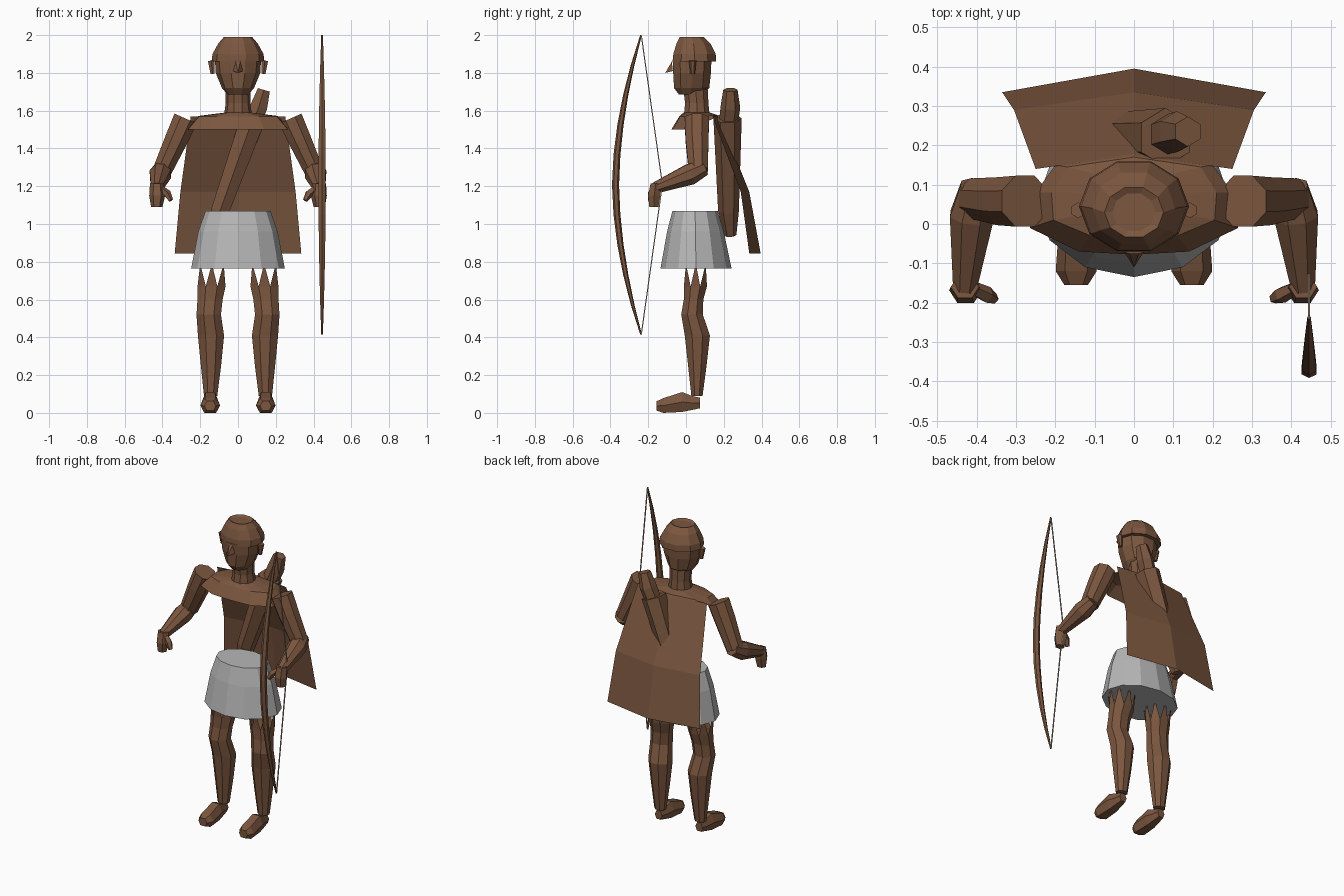
import bpy, bmesh, math
from mathutils import Vector

def material(name, rgb):
    m = bpy.data.materials.new(name)
    m.diffuse_color = (*rgb, 1)
    return m

BROWN = material("brown", (0.2, 0.095, 0.05))
GREY = material("grey", (0.47, 0.47, 0.47))
STRING = material("pale_string", (0.42, 0.37, 0.28))

def build(name, verts, faces, mat=BROWN, fix=True):
    me = bpy.data.meshes.new(name)
    me.from_pydata([tuple(v) for v in verts], [], faces)
    if fix:
        bm = bmesh.new()
        bm.from_mesh(me)
        bmesh.ops.recalc_face_normals(bm, faces=bm.faces)
        bm.to_mesh(me)
        bm.free()
    me.materials.append(mat)
    ob = bpy.data.objects.new(name, me)
    bpy.context.collection.objects.link(ob)
    return ob

def loft(name, rings, mat=BROWN, caps=(True, True)):
    """Skin a list of equal-length point rings."""
    n = len(rings[0])
    verts = [p for r in rings for p in r]
    faces = [(i * n + j, i * n + (j + 1) % n, (i + 1) * n + (j + 1) % n, (i + 1) * n + j)
             for i in range(len(rings) - 1) for j in range(n)]
    if caps[0]:
        faces.append(tuple(range(n)))
    if caps[1]:
        faces.append(tuple(range(len(verts) - n, len(verts))))
    return build(name, verts, faces, mat)

def oval(cx, cy, z, rx, ry, n, turn=0.5):
    a = [2 * math.pi * (k + turn) / n for k in range(n)]
    return [(cx + rx * math.sin(t), cy - ry * math.cos(t), z) for t in a]

def stack(name, rows, n, mat=BROWN, caps=(True, True), turn=0.5):
    """Horizontal ovals: rows of cx, cy, z, rx, ry."""
    return loft(name, [oval(*r, n, turn) for r in rows], mat, caps)

def tube(name, pts, radii, n=8, mat=BROWN, up=(0, 0, 1), flat=1.0):
    """Tapered limb along a path; flat squeezes the second axis."""
    pts = [Vector(p) for p in pts]
    rings = []
    for i, p in enumerate(pts):
        d = (pts[min(i + 1, len(pts) - 1)] - pts[max(i - 1, 0)]).normalized()
        a = d.cross(Vector(up)).normalized()
        b = a.cross(d)
        rings.append([p + a * radii[i] * math.cos(t) + b * radii[i] * flat * math.sin(t)
                      for t in (2 * math.pi * (k + 0.5) / n for k in range(n))])
    return loft(name, rings, mat)

def mirrored(half):
    return half + [(-x, y, z) for x, y, z in half[-2:0:-1]]

# Head, cap, nose and neck
stack("head", [(0, 0.02, 1.685, 0.055, 0.06), (0, 0.03, 1.72, 0.085, 0.098),
               (0, 0.032, 1.80, 0.118, 0.105), (0, 0.032, 1.87, 0.122, 0.108)], 10)
stack("cap", [(0, 0.045, 1.86, 0.14, 0.12), (0, 0.045, 1.90, 0.135, 0.118),
              (0, 0.04, 1.955, 0.105, 0.095), (0, 0.03, 1.99, 0.075, 0.066),
              (0, 0.03, 1.982, 0.055, 0.05)], 10)
build("nose", [(-0.012, -0.075, 1.86), (0.012, -0.075, 1.86), (-0.026, -0.07, 1.81),
               (0.026, -0.07, 1.81), (0, -0.11, 1.80)],
      [(0, 1, 4), (0, 4, 2), (1, 3, 4), (2, 4, 3)])
stack("neck", [(0, 0.057, 1.57, 0.075, 0.072), (0, 0.057, 1.64, 0.065, 0.065),
               (0, 0.05, 1.72, 0.068, 0.068)], 10)

# Shoulder yoke with hanging front edge
rim = mirrored([(0, -0.078, 1.5), (0.14, -0.07, 1.5), (0.265, -0.01, 1.5),
                (0.25, 0.08, 1.53), (0.2, 0.15, 1.56), (0, 0.178, 1.565)])
crest = mirrored([(0, -0.035, 1.57), (0.11, -0.03, 1.57), (0.205, 0.01, 1.57),
                  (0.21, 0.08, 1.572), (0.17, 0.145, 1.574), (0, 0.17, 1.575)])
loft("shoulder_yoke", [rim, crest, oval(0, 0.057, 1.59, 0.072, 0.07, 10, 0)],
     caps=(False, False))

# Cape: sheet with a centre ridge and one horizontal bend
cape = []
for x, side_y, mid_y, z in ((0.25, 0.14, 0.175, 1.57), (0.305, 0.29, 0.335, 1.17),
                            (0.335, 0.335, 0.395, 0.845)):
    cape += [(-x, side_y, z), (0, mid_y, z), (x, side_y, z)]
build("cape", cape, [(r + c, r + c + 1, r + c + 4, r + c + 3) for r in (0, 3) for c in (0, 1)],
      fix=False).data.flip_normals()

# Skirt
stack("skirt", [(0, 0.053, 0.765, 0.248, 0.188), (0, 0.05, 0.96, 0.21, 0.15),
                (0, 0.048, 1.07, 0.172, 0.12)], 12, GREY, turn=0)

# Quiver slung diagonally, with a bundle standing in its mouth
tube("quiver", [(-0.135, 0.235, 0.94), (-0.095, 0.225, 1.07), (0.08, 0.22, 1.56)],
     [0.032, 0.055, 0.075], 6, up=(0, 1, 0))
tube("quiver_bundle", [(0.075, 0.225, 1.53), (0.11, 0.235, 1.62), (0.137, 0.235, 1.71)],
     [0.05, 0.052, 0.038], 6, up=(0, 1, 0))

for s, side in ((-1, "right"), (1, "left")):
    # Ears
    tube(side + "_ear", [(s * 0.135, 0.035, 1.795), (s * 0.142, 0.035, 1.865)],
         [0.012, 0.02], 6, up=(0, 1, 0))
    # Arms: straight upper arm, forearm bent forward
    tube(side + "_upper_arm", [(s * 0.277, 0.058, 1.558), (s * 0.325, 0.058, 1.45),
                               (s * 0.40, 0.065, 1.285)],
         [0.07, 0.066, 0.055], 8, up=(0, 1, 0))
    tube(side + "_forearm", [(s * 0.398, 0.095, 1.30), (s * 0.412, 0.02, 1.262),
                             (s * 0.43, -0.165, 1.19)],
         [0.046, 0.06, 0.032], 8)
    # Hands and thumbs
    stack(side + "_hand", [(s * 0.43, -0.17, 1.09, 0.03, 0.028),
                           (s * 0.428, -0.168, 1.15, 0.042, 0.038),
                           (s * 0.43, -0.16, 1.215, 0.036, 0.032)], 6)
    tube(side + "_thumb", [(s * 0.405, -0.165, 1.185), (s * 0.375, -0.18, 1.16),
                           (s * 0.355, -0.19, 1.125)], [0.018, 0.022, 0.013], 5)
    # Legs: shaped calf and thigh
    rows = [(s * 0.145, 0.058, 0.09, 0.038, 0.032), (s * 0.143, 0.06, 0.25, 0.058, 0.053),
            (s * 0.143, 0.06, 0.41, 0.075, 0.072), (s * 0.155, 0.032, 0.52, 0.07, 0.062),
            (s * 0.148, 0.04, 0.60, 0.072, 0.056), (s * 0.14, 0.05, 0.67, 0.08, 0.066)]
    stack(side + "_leg", rows, 8, caps=(True, False))
    # Pointed strips rising from the thigh to the hem
    base = oval(s * 0.14, 0.05, 0.67, 0.08, 0.066, 8)
    tips = oval(s * 0.138, 0.052, 0.79, 0.088, 0.074, 8, 1.0)
    build(side + "_thigh_points", base + tips,
          [(k, (k + 1) % 8, 8 + k) for k in range(8)], fix=False)
    # Feet: low wedge from heel to toe
    foot = []
    for y, w, lo, hi in ((-0.155, 0.03, 0.012, 0.062), (-0.12, 0.052, 0.0, 0.078),
                         (-0.02, 0.045, 0.005, 0.11), (0.03, 0.035, 0.015, 0.09),
                         (0.075, 0.026, 0.025, 0.08)):
        m = (lo + hi) / 2
        foot.append([(s * 0.147 + x * w, y, z) for x, z in
                     ((-0.6, lo), (0.6, lo), (1, m), (0.55, hi), (-0.55, hi), (-1, m))])
    loft(side + "_foot", foot)

# Bow stave: shallow arc, thickest in the grip
BX, MID, HALF = 0.445, 1.2075, 0.7925
path, radii = [], []
for k in range(11):
    t = -1 + k / 5
    path.append((BX, -0.238 - 0.135 * (1 - abs(t) ** 1.8), MID + HALF * t))
    radii.append(0.005 + 0.017 * (1 - t * t))
tube("bow_stave", path, radii, 6, up=(0, 1, 0), flat=0.85)
# Bowstring drawn back to the hand
tube("bow_string", [(BX, -0.236, 1.995), (BX, -0.125, 1.21), (BX, -0.236, 0.42)],
     [0.004] * 3, 4, STRING, up=(0, 1, 0))
